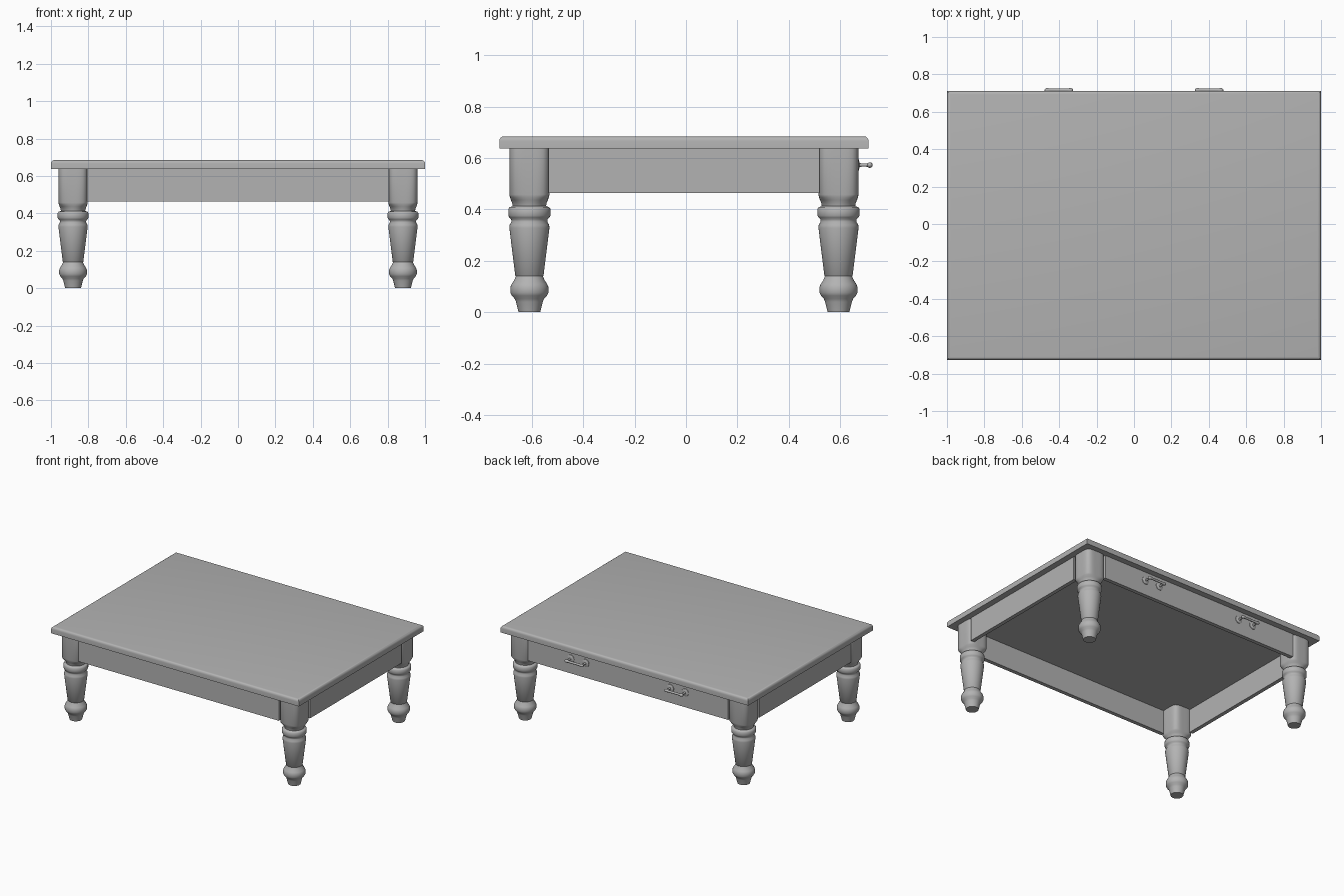
import bpy, bmesh, math
from mathutils import Matrix

if "Cube" in bpy.data.objects:
    bpy.data.objects.remove(bpy.data.objects["Cube"])

CY = -0.008            # table body centre in y (handles stick out at +y)
LX, LY = 0.882, 0.602  # leg offsets

# darker grey shared by all parts
GREY = bpy.data.materials.new("grey")
GREY.diffuse_color = (0.45, 0.45, 0.45, 1)
GREY.use_nodes = True
GREY.node_tree.nodes["Principled BSDF"].inputs["Base Color"].default_value = GREY.diffuse_color


def finish(name, bm, smooth=True):
    bmesh.ops.recalc_face_normals(bm, faces=bm.faces)
    me = bpy.data.meshes.new(name)
    bm.to_mesh(me)
    bm.free()
    me.materials.append(GREY)
    ob = bpy.data.objects.new(name, me)
    bpy.context.collection.objects.link(ob)
    if smooth:
        bpy.context.view_layer.objects.active = ob
        ob.select_set(True)
        bpy.ops.object.shade_smooth_by_angle(angle=math.radians(40))
        ob.select_set(False)
    return ob


def cube(bm, x0, x1, y0, y1, z0, z1):
    m = Matrix.Translation(((x0 + x1) / 2, (y0 + y1) / 2, (z0 + z1) / 2))
    m = m @ Matrix.Diagonal((x1 - x0, y1 - y0, z1 - z0, 1))
    bmesh.ops.create_cube(bm, size=1, matrix=m)


def box(name, *bounds):
    bm = bmesh.new()
    cube(bm, *bounds)
    return finish(name, bm, False)


def turned(bm, profile, matrix, segs=32):
    """Loft of (height, radius, squareness) rings; squareness 2 is a circle."""
    rings = []
    for h, r, n in profile:
        ring = []
        for i in range(segs):
            a = 2 * math.pi * i / segs
            c, s = math.cos(a), math.sin(a)
            k = r * (abs(c) ** n + abs(s) ** n) ** (-1 / n)
            ring.append(bm.verts.new(matrix @ Matrix.Translation((k * c, k * s, h)).translation))
        rings.append(ring)
    for a, b in zip(rings, rings[1:]):
        for i in range(segs):
            j = (i + 1) % segs
            bm.faces.new((a[i], a[j], b[j], b[i]))
    bm.faces.new(rings[0])
    bm.faces.new(rings[-1])


# table top with rounded upper edge
bm = bmesh.new()
cube(bm, -1, 1, CY - 0.719, CY + 0.719, 0.637, 0.685)
edges = [e for e in bm.edges if all(v.co.z > 0.68 for v in e.verts)]
bmesh.ops.bevel(bm, geom=edges, offset=0.018, segments=4, profile=0.5, affect='EDGES')
finish("table_top", bm)

# turned legs: foot, bulb, taper, collar ring, rounded square block
LEG = [(0, .042, 2), (.04, .052, 2), (.052, .057, 2), (.064, .068, 2), (.076, .074, 2),
       (.098, .074, 2), (.11, .069, 2), (.125, .059, 2), (.14, .053, 2), (.142, .055, 2),
       (.328, .078, 2), (.34, .077, 2), (.352, .070, 2), (.362, .071, 2), (.369, .078, 2),
       (.376, .082, 2), (.402, .082, 2), (.409, .077, 2), (.413, .065, 2), (.425, .067, 2.1),
       (.437, .072, 2.6), (.448, .076, 3.5), (.458, .078, 4.5), (.64, .078, 4.5)]
for sx, side in ((-1, "left"), (1, "right")):
    for sy, end in ((-1, "front"), (1, "back")):
        bm = bmesh.new()
        turned(bm, LEG, Matrix.Translation((sx * LX, CY + sy * LY, 0)), 40)
        finish(f"{end}_{side}_leg", bm)

# aprons between the legs, ending where the blocks round off
AX, AY, T, G = LX + 0.074, LY + 0.074, 0.028, 0.074
for s, end in ((-1, "front"), (1, "back")):
    y0, y1 = sorted((CY + s * AY, CY + s * (AY - T)))
    box(f"{end}_apron", -LX + G, LX - G, y0, y1, .465, .638)
for s, side in ((-1, "left"), (1, "right")):
    x0, x1 = sorted((s * AX, s * (AX - T)))
    box(f"{side}_apron", x0, x1, CY - LY + G, CY + LY - G, .465, .638)

# drawer handles: two round plates with stems and a rounded bar
PLATE = [(0, .028, 2), (.004, .027, 2), (.007, .018, 2), (.009, .008, 2), (.02, .006, 2), (.05, .007, 2)]
BAR = [(-.076, .002, 2), (-.074, .006, 2), (-.068, .010, 2), (-.06, .011, 2), (-.045, .008, 2),
       (.045, .008, 2), (.06, .011, 2), (.068, .010, 2), (.074, .006, 2), (.076, .002, 2)]
for s, side in ((-1, "left"), (1, "right")):
    bm = bmesh.new()
    for d in (-.06, .06):
        turned(bm, PLATE, Matrix.Translation((s * .402 + d, CY + AY - .001, .573))
               @ Matrix.Rotation(-math.pi / 2, 4, 'X'), 24)
    turned(bm, BAR, Matrix.Translation((s * .402, .716, .573))
           @ Matrix.Rotation(math.pi / 2, 4, 'Y'), 16)
    finish(f"{side}_drawer_handle", bm)
